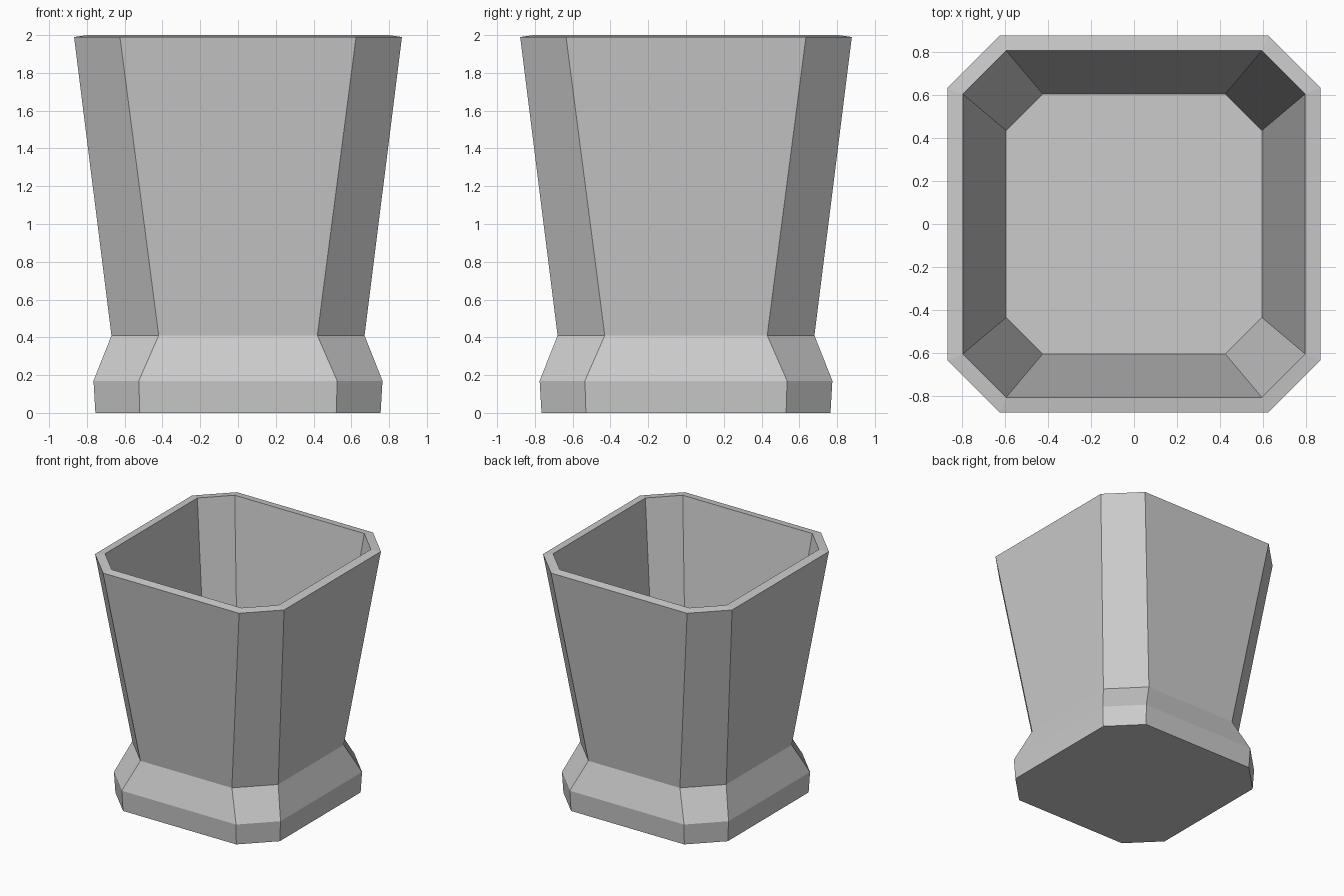
import bpy
import bmesh

if "Cube" in bpy.data.objects:
    bpy.data.objects.remove(bpy.data.objects["Cube"], do_unlink=True)

# Plain grey stone
stone = bpy.data.materials.new("grey_stone")
stone.use_nodes = True
GREY = (0.6, 0.6, 0.6, 1)
stone.diffuse_color = GREY
stone.node_tree.nodes["Principled BSDF"].inputs["Base Color"].default_value = GREY

DEPTH_EXTRA = 0.01  # slightly deeper than wide


def ring(bm, half, flat, z):
    """Square ring with cut corners: half width, half length of flat side."""
    a, b = half, flat
    corners = [(b, -a), (a, -b), (a, b), (b, a), (-b, a), (-a, b), (-a, -b), (-b, -a)]
    return [bm.verts.new((x, y + (DEPTH_EXTRA if y > 0 else -DEPTH_EXTRA), z))
            for x, y in corners]


# Profile: foot, sloping shoulder, flared body, rim, inner wall down to the floor
profile = [
    (0.755, 0.52, 0.0),
    (0.765, 0.525, 0.17),
    (0.67, 0.42, 0.41),
    (0.868, 0.625, 1.99),
    (0.797, 0.595, 2.0),
    (0.595, 0.425, 0.41),
]

bm = bmesh.new()
rings = [ring(bm, *row) for row in profile]
for low, high in zip(rings, rings[1:]):
    for i in range(8):
        j = (i + 1) % 8
        bm.faces.new((low[i], low[j], high[j], high[i]))
bm.faces.new(reversed(rings[0]))   # underside
bm.faces.new(rings[-1])            # inner floor
bmesh.ops.recalc_face_normals(bm, faces=bm.faces)

mesh = bpy.data.meshes.new("planter_pot")
bm.to_mesh(mesh)
bm.free()
mesh.materials.append(stone)
pot = bpy.data.objects.new("planter_pot", mesh)
bpy.context.collection.objects.link(pot)
